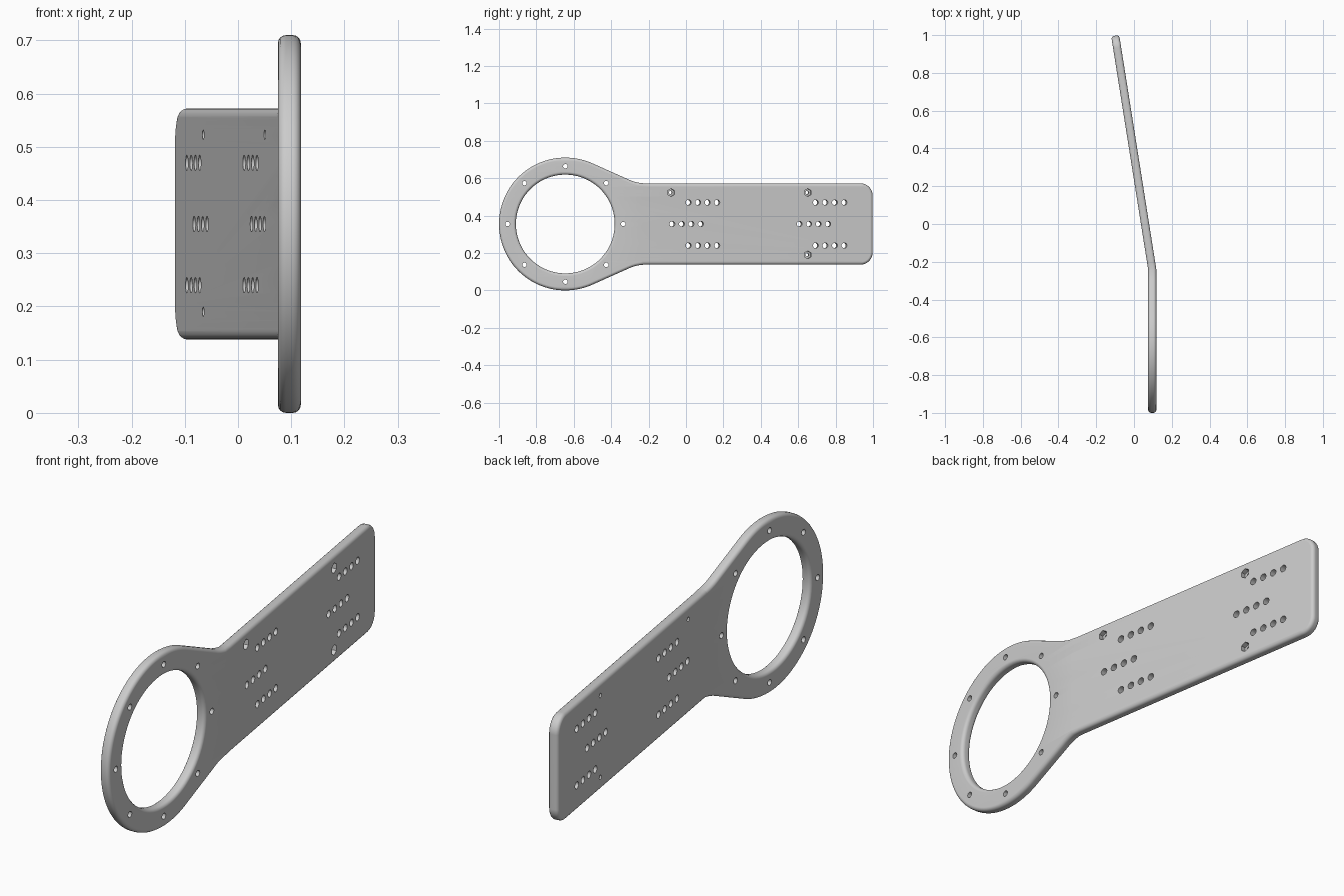
import bpy, bmesh, math
from mathutils import Matrix, Vector

if "Cube" in bpy.data.objects:
    bpy.data.objects.remove(bpy.data.objects["Cube"])

THICK, ROUND = 0.043, 0.015
CENTRE = Vector((-0.645, 0.355))      # ring centre (length, height)
RING_R, OPENING_R = 0.355, 0.264
HALF = 0.217                          # half height of the arm
HINGE, ANGLE = -0.24, math.radians(9)
FACE_X = 0.0965                       # mid-plane of the ring
END = HINGE + (0.997 - HINGE) / math.cos(ANGLE)


def flat(y):
    """Length position on the arm before it is bent."""
    return y if y < HINGE else HINGE + (y - HINGE) / math.cos(ANGLE)


def arc(c, r, a0, a1, n):
    return [Vector((c[0] + r * math.cos(math.radians(a0 + (a1 - a0) * i / n)),
                    c[1] + r * math.sin(math.radians(a0 + (a1 - a0) * i / n))))
            for i in range(n + 1)]


def bar_outline():
    """Outline of the ring running tangentially into the rounded arm."""
    top = CENTRE.y + HALF
    r = 0.065
    upper = arc((END - r, top - r), r, 0, 90, 8)
    neck = Vector((-0.26, top))
    tangent = arc(CENTRE, RING_R, 66, 180, 44)
    start, stop = neck + Vector((0.05, 0)), neck + (tangent[0] - neck).normalized() * 0.05
    for i in range(7):
        t = i / 6
        upper.append(start * (1 - t) ** 2 + neck * 2 * t * (1 - t) + stop * t * t)
    upper += tangent
    lower = [Vector((p.x, 2 * CENTRE.y - p.y)) for p in reversed(upper[:-1])]
    return upper + lower


def evaluated_mesh(obj):
    deps = bpy.context.evaluated_depsgraph_get()
    return bpy.data.meshes.new_from_object(obj.evaluated_get(deps))


def link(name, data):
    obj = bpy.data.objects.new(name, data)
    bpy.context.scene.collection.objects.link(obj)
    return obj


def cutter(name, holes, sides, z0, z1):
    bm = bmesh.new()
    for y, z, r in holes:
        bmesh.ops.create_cone(bm, cap_ends=True, segments=sides, radius1=r, radius2=r,
                              depth=z1 - z0,
                              matrix=Matrix.Translation((flat(y), z, (z0 + z1) / 2)))
    mesh = bpy.data.meshes.new(name)
    bm.to_mesh(mesh)
    bm.free()
    obj = link(name, mesh)
    obj.hide_render = True
    return obj


# Flat plate with rounded rims, from outline and opening
curve = bpy.data.curves.new("plate_profile", 'CURVE')
curve.dimensions = '2D'
curve.fill_mode = 'BOTH'
curve.extrude = THICK / 2 - ROUND
curve.bevel_depth = ROUND
curve.offset = -ROUND
curve.bevel_resolution = 3
for points in (bar_outline(), arc(CENTRE, OPENING_R, 0, 360, 80)[:-1]):
    spline = curve.splines.new('POLY')
    spline.points.add(len(points) - 1)
    for p, co in zip(spline.points, points):
        p.co = (co.x, co.y, 0, 1)
    spline.use_cyclic_u = True
profile = link("plate_profile", curve)
bpy.context.view_layer.update()
mesh = evaluated_mesh(profile)
bpy.data.objects.remove(profile)

bm = bmesh.new()
bm.from_mesh(mesh)
bmesh.ops.remove_doubles(bm, verts=bm.verts, dist=0.0002)
bmesh.ops.recalc_face_normals(bm, faces=bm.faces)
bm.to_mesh(mesh)
bm.free()
bracket = link("ring_bracket", mesh)

# Ring holes, rows of four arm holes, and three screw holes with hex pockets
holes = [(p.x, p.y, 0.012) for p in arc(CENTRE, 0.309, 0, 360, 8)[:-1]]
for base in (0.01, 0.69):
    for dy, dz in ((0, 0.115), (-0.087, 0), (0, -0.115)):
        holes += [(base + dy + 0.051 * i, CENTRE.y + dz, 0.0145) for i in range(4)]
screws = [(-0.083, 0.523), (0.648, 0.523), (0.648, 0.19)]
holes += [(y, z, 0.009) for y, z in screws]
cutters = [cutter("hole_cutter", holes, 20, -0.1, 0.1),
           cutter("hex_cutter", [(y, z, 0.021) for y, z in screws], 6, 0.0, 0.1)]
for c in cutters:
    mod = bracket.modifiers.new(c.name, 'BOOLEAN')
    mod.object = c
    mod.operation = 'DIFFERENCE'
    mod.solver = 'EXACT'
bpy.context.view_layer.update()
mesh = evaluated_mesh(bracket)
bracket.modifiers.clear()
for c in cutters:
    bpy.data.objects.remove(c)

# Bend the arm at the hinge and stand the plate upright
bm = bmesh.new()
bm.from_mesh(mesh)
bmesh.ops.bisect_plane(bm, geom=bm.verts[:] + bm.edges[:] + bm.faces[:], dist=1e-5,
                       plane_co=(HINGE, 0, 0), plane_no=(1, 0, 0))
for v in bm.verts:
    s, z, x = v.co
    y = s
    if s > HINGE + 1e-4:
        d = s - HINGE
        y = HINGE + d * math.cos(ANGLE) + x * math.sin(ANGLE)
        x = x * math.cos(ANGLE) - d * math.sin(ANGLE)
    elif s > HINGE - 1e-4:
        y += x * math.tan(ANGLE / 2)
    v.co = (x + FACE_X, y, z)
bm.to_mesh(mesh)
bm.free()
bracket.data = mesh

# Grey metal
grey = bpy.data.materials.new("grey_metal")
grey.use_nodes = True
colour = (0.6, 0.6, 0.6, 1)
grey.diffuse_color = colour
grey.node_tree.nodes["Principled BSDF"].inputs["Base Color"].default_value = colour
mesh.materials.clear()
mesh.materials.append(grey)
for poly in mesh.polygons:
    poly.material_index = 0

bpy.context.view_layer.objects.active = bracket
bracket.select_set(True)
bpy.ops.object.shade_smooth_by_angle(angle=math.radians(35))
weighted = bracket.modifiers.new("even_shading", 'WEIGHTED_NORMAL')
weighted.keep_sharp = True
